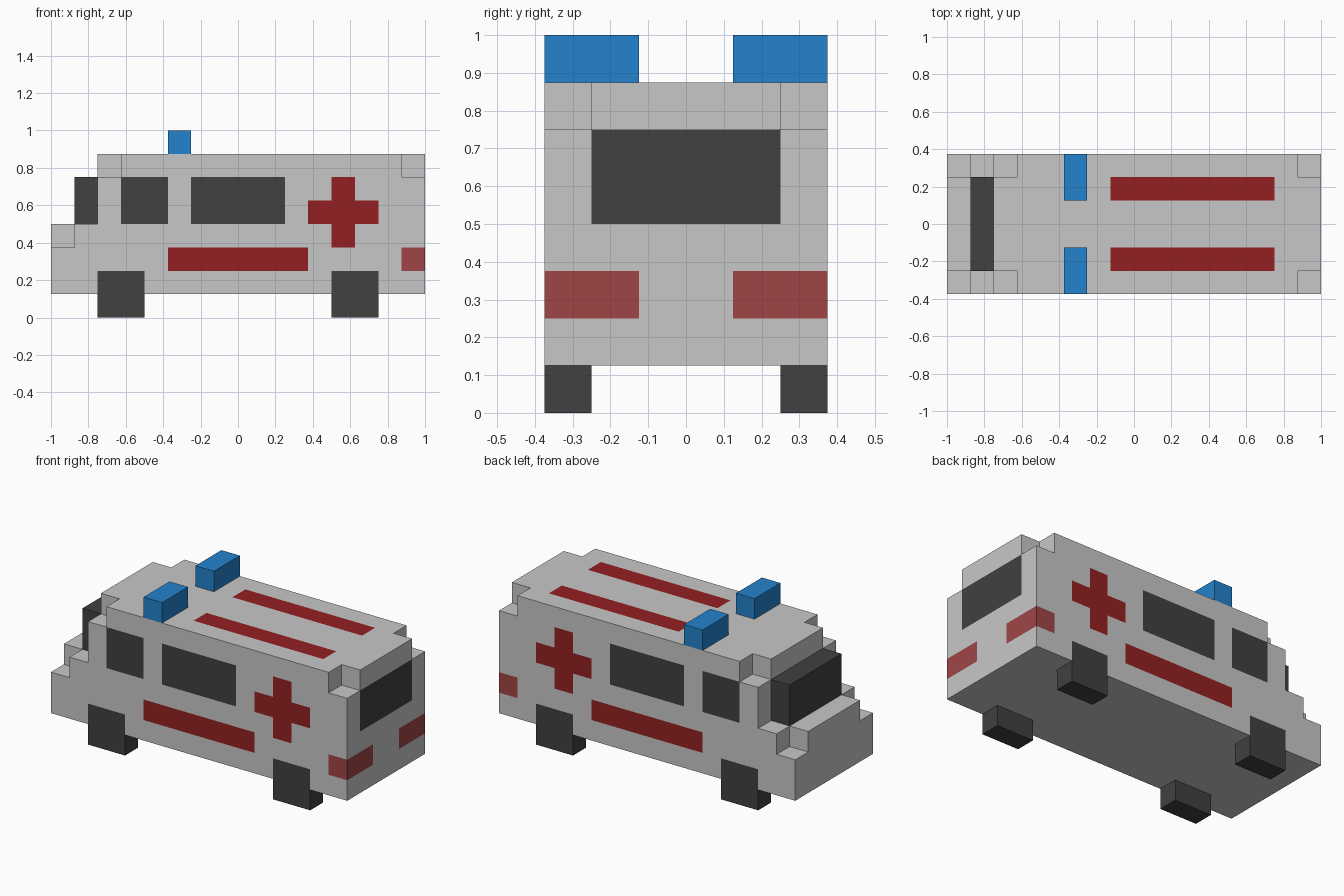
import bpy, bmesh
from mathutils import Vector

if "Cube" in bpy.data.objects:
    bpy.data.objects.remove(bpy.data.objects["Cube"])

U = 0.125  # block size


def material(name, rgb):
    m = bpy.data.materials.new(name)
    m.diffuse_color = (*rgb, 1)
    m.use_nodes = True
    m.node_tree.nodes["Principled BSDF"].inputs["Base Color"].default_value = m.diffuse_color
    return m


GREY = material("body grey", (0.575, 0.575, 0.575))
DARK = material("dark glass and rubber", (0.052, 0.052, 0.052))
RED = material("red marking", (0.296, 0.0145, 0.016))
PINK = material("tail light red", (0.352, 0.06, 0.06))
BLUE = material("beacon blue", (0.0168, 0.223, 0.604))


def add_object(name, bm, mats):
    mesh = bpy.data.meshes.new(name)
    bm.to_mesh(mesh)
    bm.free()
    for m in mats:
        mesh.materials.append(m)
    obj = bpy.data.objects.new(name, mesh)
    bpy.context.collection.objects.link(obj)
    return obj


def box(name, lo, hi, mat):
    lo, hi = Vector(lo), Vector(hi)
    bm = bmesh.new()
    bmesh.ops.create_cube(bm, size=1)
    for v in bm.verts:
        v.co = (lo + hi) / 2 + v.co * (hi - lo)
    return add_object(name, bm, [mat])


def roof_height(x, y):
    """Stepped bonnet, cab and roof; the outer corners are notched."""
    outer = abs(y) > 0.25
    if x < -0.875:
        return 0.375 if outer else 0.5
    if x < -0.75:
        return 0.5
    if x < -0.625 or x > 0.875:
        return 0.75 if outer else 0.875
    return 0.875


def filled(p):
    return (abs(p.x) < 1 and abs(p.y) < 0.375
            and 0.125 < p.z < roof_height(p.x, p.y))


def inside(a, b, a0, a1, b0, b1):
    return a0 < a < a1 and b0 < b < b1


def paint(c, n):
    """Material index from face position and direction (None = wheel opening)."""
    x, y, z = c.x, abs(c.y), c.z
    if abs(n.y) > 0.5 and y > 0.37:
        # side panels
        if z < 0.25 and 0.5 < abs(x) < 0.75:
            return None
        if inside(x, z, -0.625, -0.375, 0.5, 0.75) or inside(x, z, -0.25, 0.25, 0.5, 0.75):
            return 1
        if inside(x, z, -0.375, 0.375, 0.25, 0.375):
            return 2
        if inside(x, z, 0.5, 0.625, 0.375, 0.75) or inside(x, z, 0.375, 0.75, 0.5, 0.625):
            return 2
        if inside(x, z, 0.875, 1, 0.25, 0.375):
            return 3
    elif n.x > 0.5 and x > 0.99:
        # rear window and tail lights
        if y < 0.25 and 0.5 < z < 0.75:
            return 1
        if y > 0.125 and 0.25 < z < 0.375:
            return 3
    elif n.z > 0.5 and inside(x, y, -0.125, 0.75, 0.125, 0.25):
        return 2  # roof stripes
    return 0


# Body shell: a face wherever a filled block meets open air
bm = bmesh.new()
for i in range(16):
    for j in range(6):
        for k in range(1, 7):
            p = Vector((-1 + (i + .5) * U, -0.375 + (j + .5) * U, (k + .5) * U))
            if not filled(p):
                continue
            for axis in range(3):
                for sign in (-1, 1):
                    n = Vector((0, 0, 0))
                    n[axis] = sign
                    c = p + n * U / 2
                    index = paint(c, n)
                    if filled(p + n * U) or index is None:
                        continue
                    s = Vector((0, 0, 0))
                    s[(axis + 1) % 3] = U / 2
                    t = n.cross(s)
                    face = bm.faces.new([bm.verts.new(c + q) for q in (-s - t, s - t, s + t, t - s)])
                    face.material_index = index
bmesh.ops.remove_doubles(bm, verts=bm.verts, dist=0.001)
add_object("van_body", bm, [GREY, DARK, RED, PINK])

# Windscreen block
box("windscreen", (-0.875, -0.25, 0.5), (-0.75, 0.25, 0.75), DARK)

# Wheels and roof beacons on both sides
for side, y0, y1 in (("right", -0.375, -0.25), ("left", 0.25, 0.375)):
    for end, x in (("front", -0.75), ("rear", 0.5)):
        box(f"{end}_{side}_wheel", (x, y0, 0), (x + 0.25, y1, 0.25), DARK)
for side, y in (("right", -0.375), ("left", 0.125)):
    box(f"{side}_beacon", (-0.375, y, 0.875), (-0.25, y + 0.25, 1), BLUE)
